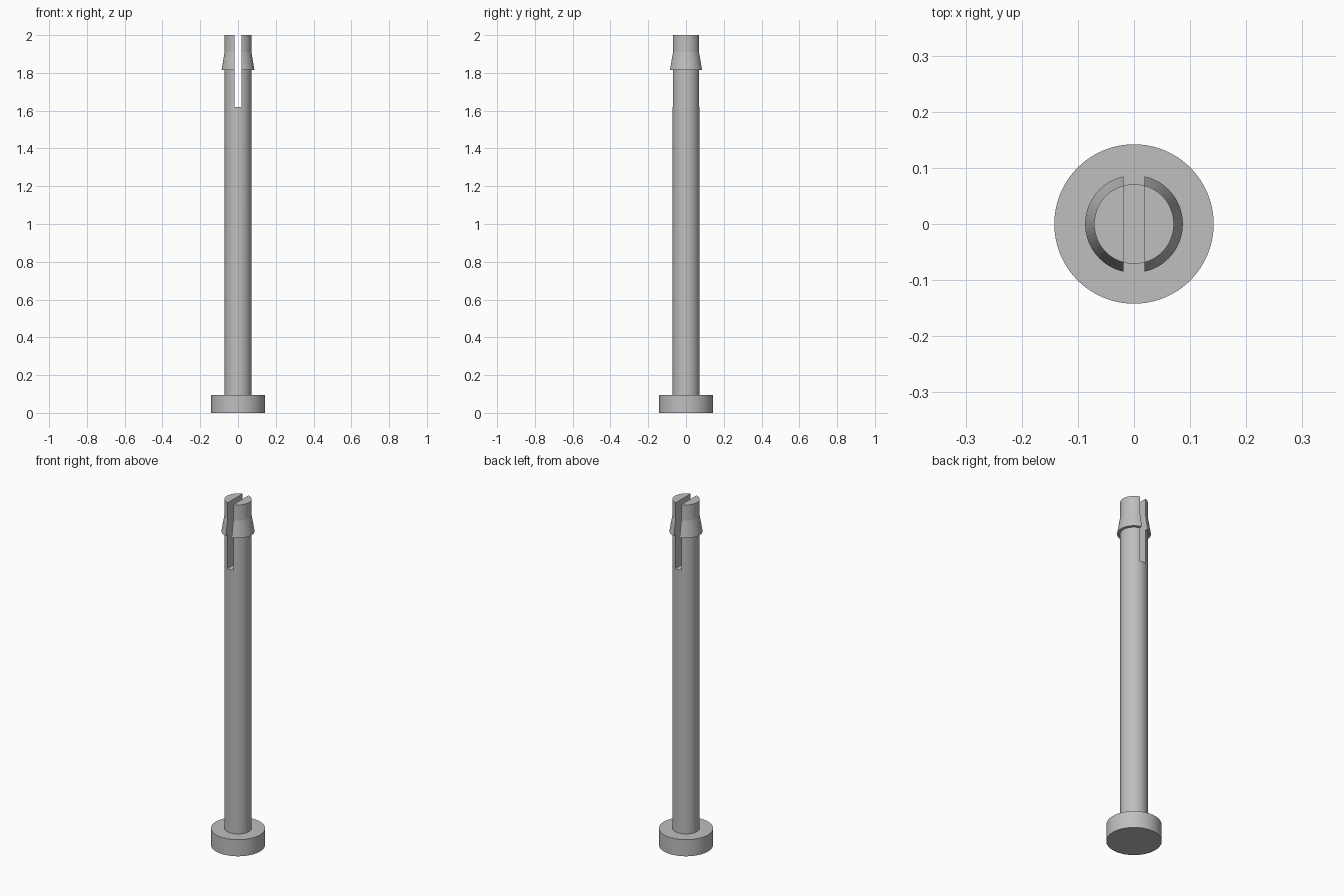
import bpy, bmesh
from math import radians
from mathutils import Matrix, Vector

cube = bpy.data.objects.get("Cube")
if cube:
    bpy.data.objects.remove(cube, do_unlink=True)

GREY = (0.52, 0.52, 0.52, 1)
grey = bpy.data.materials.new("plain grey")
grey.use_nodes = True
grey.diffuse_color = GREY
grey.node_tree.nodes["Principled BSDF"].inputs["Base Color"].default_value = GREY

SIDES = 96
SHAFT_R, BARB_R, HEAD_R = 0.071, 0.087, 0.142
HEAD_TOP, SLOT_FLOOR, BARB_Z, TAPER_TOP, TOP = 0.096, 1.62, 1.815, 1.91, 2.0
SLOT_WIDTH = 0.037


def add_object(name, bm):
    bmesh.ops.recalc_face_normals(bm, faces=bm.faces)
    mesh = bpy.data.meshes.new(name)
    bm.to_mesh(mesh)
    bm.free()
    mesh.materials.append(grey)
    obj = bpy.data.objects.new(name, mesh)
    bpy.context.collection.objects.link(obj)
    return obj


def lathe(name, profile):
    """Closed round solid from (radius, height) pairs, bottom to top."""
    bm = bmesh.new()
    rings = []
    for r, z in profile:
        ring = bmesh.ops.create_circle(bm, segments=SIDES, radius=r,
                                       matrix=Matrix.Translation((0, 0, z)))
        rings.append(ring["verts"])
    for low, high in zip(rings, rings[1:]):
        for i in range(SIDES):
            j = (i + 1) % SIDES
            bm.faces.new((low[i], low[j], high[j], high[i]))
    bm.faces.new(rings[0])
    bm.faces.new(rings[-1])
    return add_object(name, bm)


def activate(obj):
    bpy.ops.object.select_all(action="DESELECT")
    obj.select_set(True)
    bpy.context.view_layer.objects.active = obj


# Round flat head at the foot
head = lathe("head", [(HEAD_R, 0), (HEAD_R, HEAD_TOP)])

# Long shaft with a tapered snap barb near the tip
shaft = lathe("split_shaft", [(SHAFT_R, HEAD_TOP - 0.01), (SHAFT_R, BARB_Z), (BARB_R, BARB_Z),
                              (SHAFT_R, TAPER_TOP), (SHAFT_R, TOP)])

# Slot that splits the tip into two prongs
bm = bmesh.new()
depth = TOP + 0.1 - SLOT_FLOOR
bmesh.ops.create_cube(bm, size=1)
bmesh.ops.scale(bm, vec=Vector((SLOT_WIDTH, 0.4, depth)), verts=bm.verts)
bmesh.ops.translate(bm, vec=Vector((0, 0, SLOT_FLOOR + depth / 2)), verts=bm.verts)
cutter = add_object("slot_cutter", bm)
cutter.hide_render = True

slot = shaft.modifiers.new("slot", "BOOLEAN")
slot.operation = "DIFFERENCE"
slot.solver = "EXACT"
slot.object = cutter
activate(shaft)
bpy.ops.object.modifier_apply(modifier=slot.name)
bpy.data.objects.remove(cutter, do_unlink=True)

# Smooth round walls, crisp rims
for obj in (head, shaft):
    activate(obj)
    bpy.ops.object.shade_smooth_by_angle(angle=radians(8))
